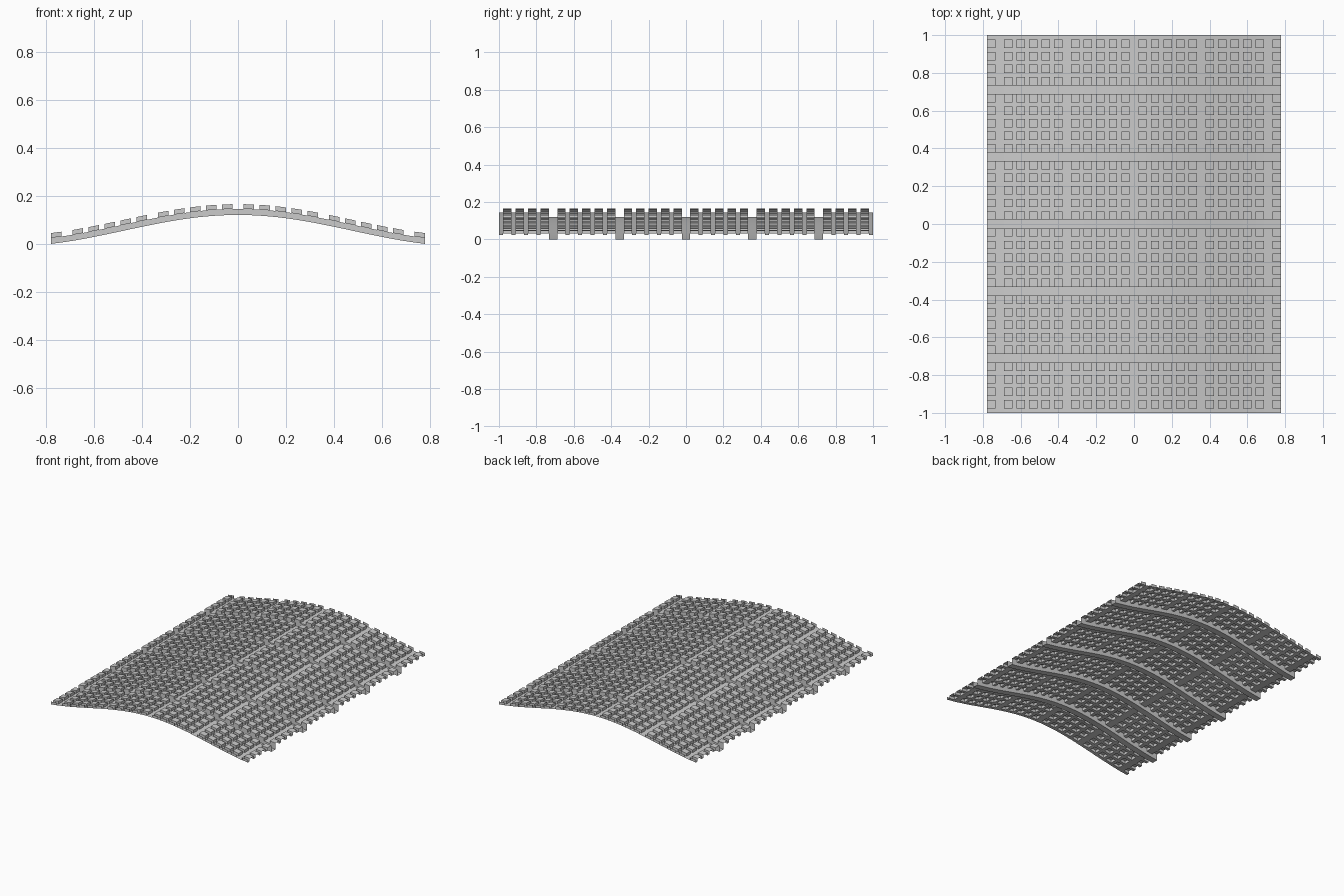
import bpy, bmesh, math

if "Cube" in bpy.data.objects:
    bpy.data.objects.remove(bpy.data.objects["Cube"])

HX, HY = 0.777, 1.0          # half extents of the panel
GROUP, PITCH, PIP = 0.3555, 0.0664, 0.0445
RIB = GROUP - 4 * PITCH - PIP  # gap between groups of pips
PIP_H, RIB_D = 0.02, 0.025


def crown(x):
    """Bell-shaped height of the thin sheet."""
    return 0.0817 + 0.0653 * math.cos(math.pi * x / 0.95)


def bands(half):
    """Split an axis into (start, end, kind) bands: pip, gap or rib."""
    out = []
    for g in range(-4, 4):
        s = g * GROUP
        out.append((s - RIB / 2, s + RIB / 2, 'rib'))
        for j in range(5):
            a = s + RIB / 2 + j * PITCH
            out.append((a, a + PIP, 'pip'))
            if j < 4:
                out.append((a + PIP, a + PITCH, 'gap'))
    clipped = [(max(a, -half), min(b, half), k) for a, b, k in out]
    return [c for c in clipped if c[1] - c[0] > 0.0005]


def level(kx, ky):
    """Height of a cell relative to the sheet."""
    if ky == 'rib':
        return -RIB_D
    return PIP_H if kx == ky == 'pip' else 0.0


xs, ys = bands(HX), bands(HY)
bm = bmesh.new()
cache = {}


def vert(x, y, h):
    key = (round(x, 4), round(y, 4), round(h, 4))
    if key not in cache:
        cache[key] = bm.verts.new((x, y, crown(x) + h))
    return cache[key]


for i, (x0, x1, kx) in enumerate(xs):
    for j, (y0, y1, ky) in enumerate(ys):
        h = level(kx, ky)
        # sheet, pip top or channel floor
        bm.faces.new([vert(x0, y0, h), vert(x1, y0, h), vert(x1, y1, h), vert(x0, y1, h)])
        # upright walls where neighbouring cells differ in height
        if i + 1 < len(xs):
            n = level(xs[i + 1][2], ky)
            if n != h:
                bm.faces.new([vert(x1, y0, n), vert(x1, y1, n), vert(x1, y1, h), vert(x1, y0, h)])
        if j + 1 < len(ys):
            n = level(kx, ys[j + 1][2])
            if n != h:
                bm.faces.new([vert(x0, y1, h), vert(x1, y1, h), vert(x1, y1, n), vert(x0, y1, n)])

# stand the channel ends on the ground
low = min(v.co.z for v in bm.verts)
for v in bm.verts:
    v.co.z -= low

me = bpy.data.meshes.new("embossed_curved_panel")
bm.to_mesh(me)
bm.free()
bpy.context.collection.objects.link(bpy.data.objects.new("embossed_curved_panel", me))
